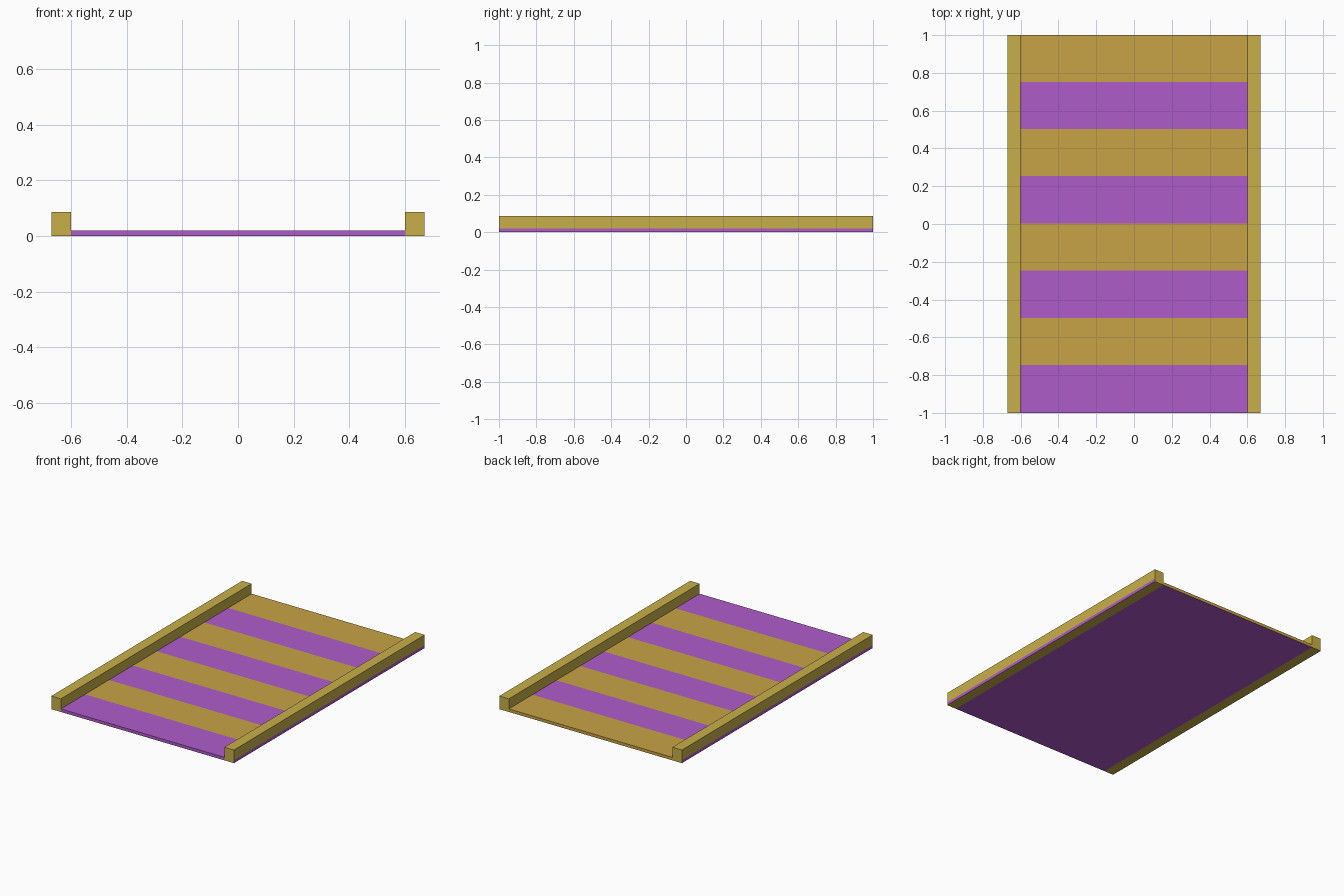
import bpy, bmesh

if "Cube" in bpy.data.objects:
    bpy.data.objects.remove(bpy.data.objects["Cube"])

HALF_DECK, HALF_OUT, DECK_Z, RAIL_Z = 0.6, 0.67, 0.02, 0.087


def material(name, rgb):
    m = bpy.data.materials.new(name)
    m.diffuse_color = (*rgb, 1)
    m.use_nodes = True
    m.node_tree.nodes["Principled BSDF"].inputs["Base Color"].default_value = m.diffuse_color
    return m


purple = material("purple", (0.43, 0.107, 0.59))
stripe_gold = material("stripe_gold", (0.578, 0.366, 0.061))
rail_gold = material("rail_gold", (0.578, 0.43, 0.065))


def extrude_profile(name, profile, stations, mats, pick):
    """Sweep an (x, z) outline along y; pick(centre, normal) gives the material slot."""
    bm = bmesh.new()
    rings = [[bm.verts.new((x, y, z)) for x, z in profile] for y in stations]
    n = len(profile)
    for a, b in zip(rings, rings[1:]):
        for i in range(n):
            j = (i + 1) % n
            bm.faces.new((a[i], a[j], b[j], b[i]))
    bm.faces.new(rings[0])
    bm.faces.new(rings[-1])
    bmesh.ops.recalc_face_normals(bm, faces=bm.faces)
    bm.normal_update()
    for f in bm.faces:
        f.material_index = pick(f.calc_center_median(), f.normal)
    me = bpy.data.meshes.new(name)
    bm.to_mesh(me)
    bm.free()
    for m in mats:
        me.materials.append(m)
    ob = bpy.data.objects.new(name, me)
    bpy.context.collection.objects.link(ob)
    return ob


# Striped deck: alternating bands on top, gold back end, purple elsewhere
stations = [-1] + [-0.747 + 0.25 * k for k in range(7)] + [1]


def deck_colour(c, n):
    if n.z > 0.5:
        return sum(c.y > s for s in stations[1:-1]) % 2
    return 1 if n.y > 0.5 else 0


extrude_profile("striped_deck",
                [(-HALF_DECK, 0), (HALF_DECK, 0), (HALF_DECK, DECK_Z), (-HALF_DECK, DECK_Z)],
                stations, [purple, stripe_gold], deck_colour)

# Side rails with a purple strip low on the outer face
for side, name in ((-1, "left_rail"), (1, "right_rail")):
    outline = [(side * x, z) for x, z in (
        (HALF_DECK, 0), (HALF_OUT, 0), (HALF_OUT, DECK_Z),
        (HALF_OUT, RAIL_Z), (HALF_DECK, RAIL_Z))]
    extrude_profile(name, outline, [-1, 1], [rail_gold, purple],
                    lambda c, n, s=side: int(n.x * s > 0.5 and c.z < DECK_Z))
